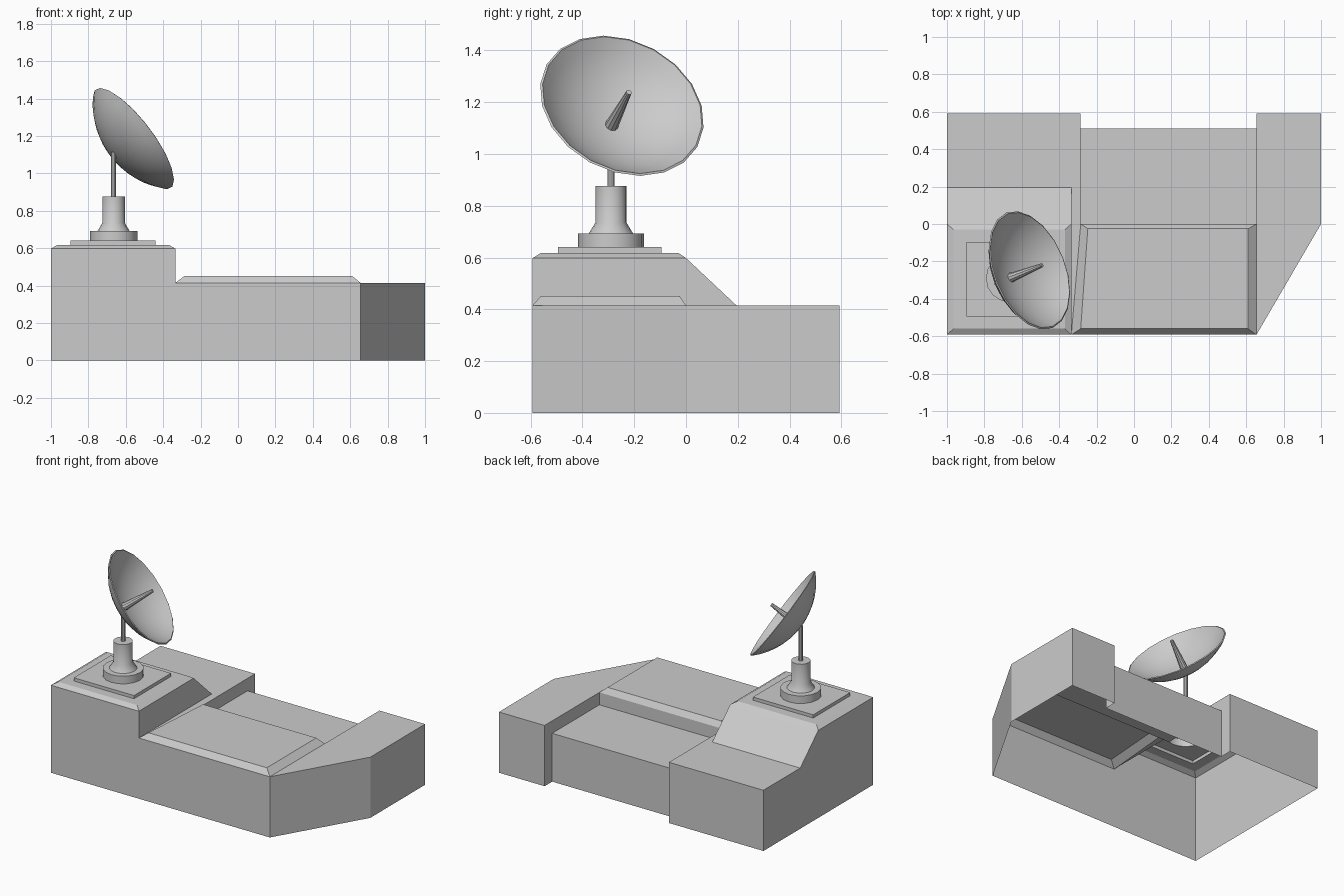
import bpy, bmesh, math
from mathutils import Matrix, Vector

if "Cube" in bpy.data.objects:
    bpy.data.objects.remove(bpy.data.objects["Cube"])


def finish(bm, name, smooth=False):
    bmesh.ops.remove_doubles(bm, verts=bm.verts, dist=0.0005)
    bmesh.ops.recalc_face_normals(bm, faces=bm.faces)
    me = bpy.data.meshes.new(name)
    bm.to_mesh(me)
    bm.free()
    ob = bpy.data.objects.new(name, me)
    bpy.context.collection.objects.link(ob)
    if smooth:
        bpy.ops.object.select_all(action='DESELECT')
        ob.select_set(True)
        bpy.context.view_layer.objects.active = ob
        bpy.ops.object.shade_smooth_by_angle(angle=math.radians(35))
    return ob


def face(bm, pts):
    return bm.faces.new([bm.verts.new(p) for p in pts])


def skirt(bm, a, b, closed=True):
    n = len(a)
    for i in range(n if closed else n - 1):
        j = (i + 1) % n
        face(bm, [a[i], a[j], b[j], b[i]])


def at(loop, z):
    return [(x, y, z) for x, y in loop]


def rect(x0, x1, y0, y1):
    return [(x0, y0), (x1, y0), (x1, y1), (x0, y1)]


def lathe(name, profile, n, matrix):
    """Revolve (radius, height) pairs about local z."""
    bm = bmesh.new()
    vs = [bm.verts.new((r, 0, z)) for r, z in profile]
    es = [bm.edges.new(p) for p in zip(vs, vs[1:])]
    bmesh.ops.spin(bm, geom=vs + es, axis=(0, 0, 1), cent=(0, 0, 0),
                   angle=2 * math.pi, steps=n, use_merge=True)
    bmesh.ops.transform(bm, matrix=matrix, verts=bm.verts)
    return finish(bm, name, True)


Y, DECK, ROOF, PLATE = 0.592, 0.415, 0.618, 0.64
XL, XR, YN, SUNK = -0.285, 0.655, 0.51, 0.33
PX, PY, SEG = -0.665, -0.29, 16

# Building: one hollow shell, open underneath
bm = bmesh.new()
front = [(XL, Y), (-1, Y), (-1, -Y), (-0.335, -Y), (XR, -Y), (1, 0), (1, Y), (XR, Y)]
right_notch, left_notch = (XR, YN), (XL, YN)
walls = [left_notch] + front + [right_notch]
skirt(bm, at(walls, 0), at(walls, DECK), closed=False)
face(bm, at([(-0.335, -Y), (XL, 0), left_notch, (XL, Y), (-1, Y),
             (-1, 0.195), (-0.335, 0.195)], DECK))
face(bm, at([(XR, -Y), (1, 0), (1, Y), (XR, Y), right_notch, (XR, 0)], DECK))

# Sunken middle deck with its side walls and lower back wall
slot = [left_notch, (XL, 0), (XR, 0), right_notch]
face(bm, at(slot, SUNK))
skirt(bm, at(slot, SUNK), at(slot, DECK), closed=False)
skirt(bm, at([left_notch, right_notch], 0), at([left_notch, right_notch], SUNK), closed=False)

# Raised roof panel with chamfered edges
panel = [(-0.335, -Y), (XR, -Y), (XR, 0), (XL, 0)]
panel_top = at([(-0.285, -0.56), (0.61, -0.56), (0.61, -0.025), (-0.247, -0.025)], 0.452)
skirt(bm, at(panel, DECK), panel_top)
face(bm, panel_top)

# Tower with sloped back and chamfered roof
t0 = at(rect(-1, -0.335, -Y, 0.195), DECK)
t1 = at(rect(-1, -0.335, -Y, 0.0), 0.598)
t2 = at(rect(-0.965, -0.37, -0.56, -0.03), ROOF)
skirt(bm, t0, t1)
skirt(bm, t1, t2)

# Mounting plate, open to the pedestal
plate = rect(-0.895, -0.44, -0.495, -0.095)
skirt(bm, t2, at(plate, ROOF))
skirt(bm, at(plate, ROOF), at(plate, PLATE))
ring = [(PX + 0.127 * math.cos(a), PY + 0.127 * math.sin(a), PLATE)
        for a in (2 * math.pi * (k - SEG * 3 / 8) / SEG for k in range(SEG))]
corners = at(plate, PLATE)
q = SEG // 4
for i in range(4):
    arc = [ring[(i * q + k) % SEG] for k in range(q, -1, -1)]
    face(bm, [corners[i], corners[(i + 1) % 4]] + arc)
finish(bm, "building_shell")

# Pedestal and rod
pos = Matrix.Translation((PX, PY, 0))
lathe("pedestal", [(0.127, PLATE), (0.127, 0.692), (0.086, 0.692), (0.06, 0.735),
                   (0.06, 0.877), (0, 0.877)], SEG, pos)
lathe("mast", [(0, 0.87), (0.014, 0.87), (0.014, 1.115), (0, 1.115)], 10, pos)

# Dish and feed horn, aimed up and to the right
axis = Vector((0.757, 0.303, 0.579))
aim = Matrix.Translation((PX, PY, 1.105)) @ axis.to_track_quat('Z', 'Y').to_matrix().to_4x4()


def bowl(radius, depth, base, steps=7):
    s = (radius ** 2 + depth ** 2) / (2 * depth)
    end = math.asin(radius / s)
    return [(s * math.sin(end * k / steps), base + s * (1 - math.cos(end * k / steps)))
            for k in range(steps + 1)]


lathe("dish", bowl(0.332, 0.14, 0) + bowl(0.324, 0.136, 0.008)[::-1], 20, aim)
lathe("feed_horn", [(0, 0.01), (0.026, 0.01), (0.011, 0.23), (0, 0.23)], 10, aim)
